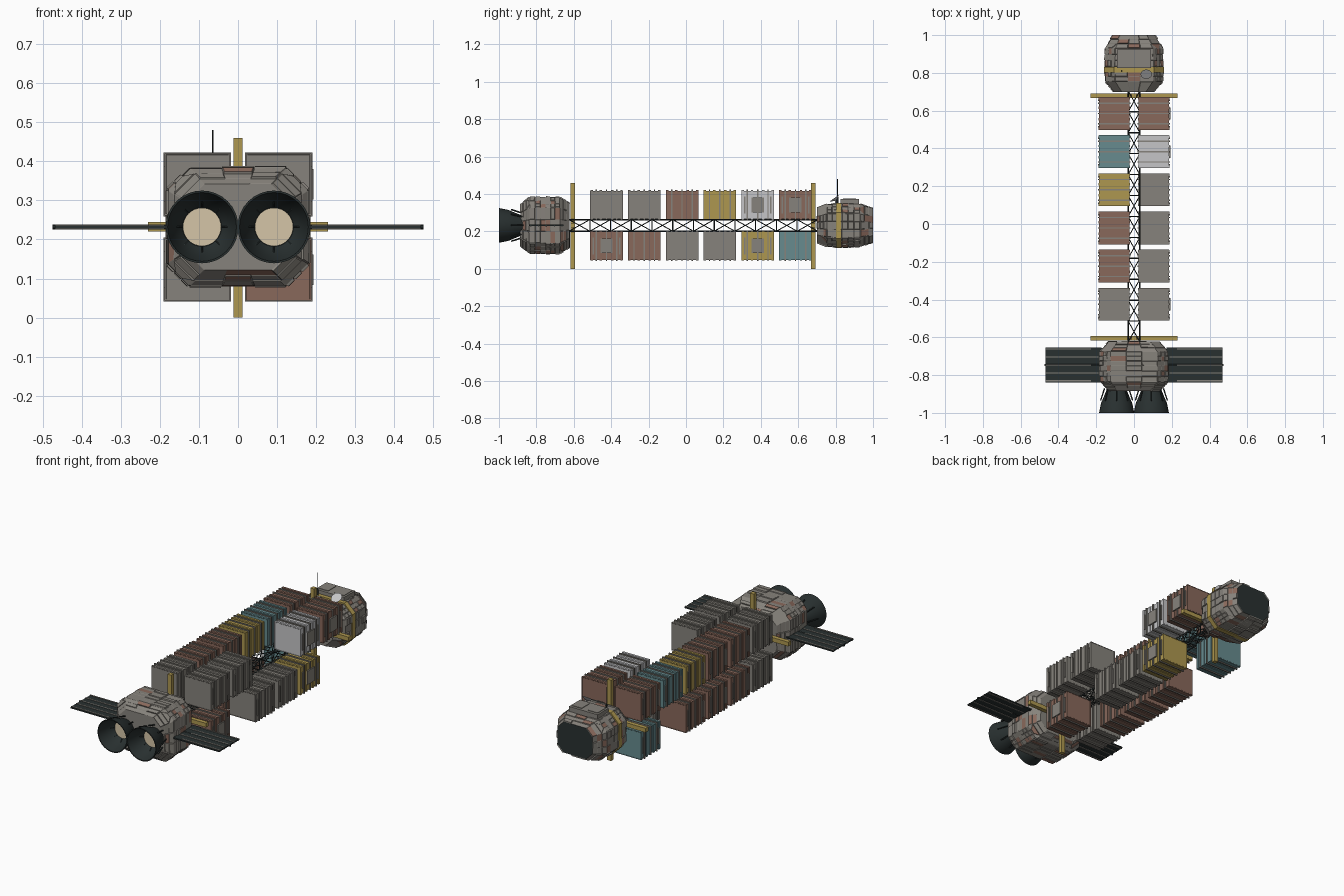
import bpy, bmesh, math, random
from mathutils import Vector, Matrix

random.seed(4)
if "Cube" in bpy.data.objects:
    bpy.data.objects.remove(bpy.data.objects["Cube"])

MID = 0.232  # height of the ship's long axis


def material(name, *rgb):
    m = bpy.data.materials.new(name)
    m.use_nodes = True
    m.diffuse_color = (*rgb, 1)
    m.node_tree.nodes["Principled BSDF"].inputs["Base Color"].default_value = (*rgb, 1)
    return m


GREY = material("hull grey", .24, .225, .2)
BROWN = material("rust brown", .25, .14, .105)
GOLD = material("mustard", .42, .31, .08)
TEAL = material("teal", .135, .26, .275)
WHITE = material("off white", .56, .56, .57)
DARK = material("dark metal", .022, .03, .03)
CREAM = material("engine glow", .66, .56, .39)


def finish(name, bm, *mats, smooth=False):
    bmesh.ops.recalc_face_normals(bm, faces=bm.faces)
    me = bpy.data.meshes.new(name)
    bm.to_mesh(me)
    bm.free()
    ob = bpy.data.objects.new(name, me)
    bpy.context.collection.objects.link(ob)
    for m in mats:
        me.materials.append(m)
    if smooth:
        bpy.ops.object.select_all(action="DESELECT")
        ob.select_set(True)
        bpy.context.view_layer.objects.active = ob
        bpy.ops.object.shade_smooth_by_angle(angle=math.radians(35))
    return ob


def add_box(bm, centre, size, index=0):
    mat = Matrix.Translation(centre) @ Matrix.Diagonal((*size, 1))
    verts = bmesh.ops.create_cube(bm, size=1, matrix=mat)["verts"]
    faces = {f for v in verts for f in v.link_faces}
    for f in faces:
        f.material_index = index
    return faces


def add_rod(bm, a, b, r, sides=4):
    a, b = Vector(a), Vector(b)
    rot = (b - a).to_track_quat("Z", "Y").to_matrix().to_4x4()
    bmesh.ops.create_cone(bm, cap_ends=True, segments=sides, radius1=r, radius2=r,
                          depth=(b - a).length, matrix=Matrix.Translation((a + b) / 2) @ rot)


def skin(bm, rings):
    """Join closed rings of points, returning the side faces and the two caps."""
    vs = [[bm.verts.new(p) for p in ring] for ring in rings]
    n = len(vs[0])
    sides = [bm.faces.new((p[i], p[(i + 1) % n], q[(i + 1) % n], q[i]))
             for p, q in zip(vs, vs[1:]) for i in range(n)]
    return sides, [bm.faces.new(vs[0]), bm.faces.new(vs[-1])]


def octagon(y, hx, hz, c):
    quarter = [(hx, hz - c), (hx - c, hz)]
    half = quarter + [(-x, z) for x, z in reversed(quarter)]
    return [(x, y, MID + z) for x, z in half + [(-x, -z) for x, z in half]]


def plated_hull(name, sections, dark_end=False):
    """Chamfered hull broken into raised plates."""
    bm = bmesh.new()
    sides, caps = skin(bm, [octagon(*s) for s in sections])
    bmesh.ops.recalc_face_normals(bm, faces=bm.faces)
    if dark_end:
        caps[1].material_index = 2
    long_edges = {e for f in sides for e in f.edges if e.calc_length() > 0.07}
    bmesh.ops.subdivide_edges(bm, edges=list(long_edges), cuts=2, use_grid_fill=True)
    plates = [f for f in bm.faces if len(f.verts) == 4 and f.material_index == 0]
    for f in plates:
        if random.random() < 0.8:
            bmesh.ops.inset_individual(bm, faces=[f], thickness=0.003,
                                       depth=random.choice((0.001, 0.003, 0.006)))
        if random.random() < 0.17:
            f.material_index = 1
    return finish(name, bm, GREY, BROWN, DARK)


# Engine pod and cabin
plated_hull("engine_pod", [(-.885, .13, .11, .045), (-.835, .178, .149, .055),
                           (-.75, .18, .15, .055), (-.675, .178, .149, .055),
                           (-.622, .132, .115, .045)])
plated_hull("cabin", [(.70, .105, .09, .04), (.755, .15, .112, .05), (.835, .153, .115, .05),
                      (.93, .15, .112, .05), (1.0, .11, .088, .04)], True)
bm = bmesh.new()
skin(bm, [octagon(y, .159, .121, .052) for y in (.803, .83)])
finish("cabin_band", bm, GOLD)

# Roof equipment
bm = bmesh.new()
add_box(bm, (0, .875, .355), (.18, .1, .036))
for x in (-.05, .05):
    add_box(bm, (x, .875, .374), (.06, .07, .004))
finish("roof_box", bm, GREY)
bm = bmesh.new()
add_rod(bm, (-.065, .81, .34), (-.065, .81, .48), .0022, 6)
add_rod(bm, (-.065, .81, .34), (-.065, .81, .385), .005, 6)
finish("antenna", bm, DARK)
bm = bmesh.new()
aim = Matrix.Translation((.065, .797, .372)) @ Matrix.Rotation(math.radians(35), 4, "X")
bmesh.ops.create_cone(bm, segments=16, radius1=.008, radius2=.03, depth=.014, cap_ends=True, matrix=aim)
add_rod(bm, (.065, .80, .33), (.065, .80, .372), .004, 6)
finish("dish", bm, WHITE, smooth=True)

# Truss spine
bm = bmesh.new()
R, BAYS, Y0, Y1 = .031, 12, -.625, .705
corners = [(-R, -R), (R, -R), (R, R), (-R, R)]
for i, (x, z) in enumerate(corners):
    add_rod(bm, (x, Y0, MID + z), (x, Y1, MID + z), .004)
    x2, z2 = corners[(i + 1) % 4]
    for k in range(BAYS + 1):
        ya = Y0 + (Y1 - Y0) * k / BAYS
        add_rod(bm, (x, ya, MID + z), (x2, ya, MID + z2), .003)
        if k < BAYS:
            yb = ya + (Y1 - Y0) / BAYS
            add_rod(bm, (x, ya, MID + z), (x2, yb, MID + z2), .0025)
            add_rod(bm, (x2, ya, MID + z2), (x, yb, MID + z), .0025)
finish("truss", bm, DARK)

# Crossed beams at both ends of the truss
for name, y in (("front_cross_beam", -.605), ("rear_cross_beam", .68)):
    bm = bmesh.new()
    add_box(bm, (0, y, .23), (.024, .024, .46))
    add_box(bm, (0, y, MID), (.46, .024, .024))
    finish(name, bm, GOLD)


def container(name, side, up, y, colour, plate):
    x, z = side * .104, MID + up * .109
    w, d, h = .16, .174, .152
    bm = bmesh.new()
    body = add_box(bm, (x, y, z), (w, d, h))
    bmesh.ops.recalc_face_normals(bm, faces=bm.faces)
    ends = [f for f in body if abs(f.normal.y) > .9]
    bmesh.ops.inset_individual(bm, faces=ends, thickness=.008, depth=-.004)
    # raised ribs and straps around the body
    for dy in (-.08, -.03, .03, .08):
        add_box(bm, (x, y + dy, z), (w + .007, .013, h + .007))
    for dy in (-.055, 0, .055):
        add_box(bm, (x, y + dy, z), (w + .012, .007, h + .012), 1)
    # latches on the outer wall
    for dy in (-.07, .07):
        add_box(bm, (x + side * .084, y + dy, z), (.006, .008, h * .6), 1)
    if plate:
        add_box(bm, (x + side * .0855, y, z), (.008, .066, .078), 1)
    finish(name, bm, colour, GREY)


# Cargo containers, listed front to back, with gaps
LOADS = {
    ("left", "upper"): (GREY, GREY, None, None, WHITE, BROWN),
    ("left", "lower"): (BROWN, None, GREY, GREY, GOLD, None),
    ("right", "upper"): (GREY, BROWN, BROWN, GOLD, TEAL, BROWN),
    ("right", "lower"): (GREY, BROWN, BROWN, BROWN, None, TEAL),
}
for (side, level), load in LOADS.items():
    for i, colour in enumerate(load):
        if colour:
            sx = 1 if side == "left" else -1
            container(f"{side}_{level}_container_{i + 1}", sx, 1 if level == "upper" else -1,
                      -.425 + i * .202, colour, sx > 0 and (i > 3 or colour == BROWN))

# Engine bells
BELL = [(.05, -.87), (.066, -.91), (.083, -.95), (.093, -1), (.088, -1), (.076, -.95), (.06, -.915), (.05, -.9)]
for side, sx in (("left", 1), ("right", -1)):
    cx = sx * .092
    turn = [i * math.tau / 32 for i in range(32)]
    bm = bmesh.new()
    skin(bm, [[(cx + r * math.cos(a), y, MID + r * math.sin(a)) for a in turn] for r, y in BELL])
    finish(f"{side}_engine_bell", bm, DARK, smooth=True)
    bm = bmesh.new()
    add_rod(bm, (cx, -.895, MID), (cx, -.908, MID), .049, 32)
    finish(f"{side}_engine_glow", bm, CREAM)
    bm = bmesh.new()
    for i in range(8):
        d = Vector((math.cos(i * math.tau / 8), 0, math.sin(i * math.tau / 8)))
        hub = Vector((cx, 0, MID))
        add_rod(bm, hub + d * .064 + Vector((0, -.87, 0)), hub + d * .085 + Vector((0, -.935, 0)), .004, 6)
        add_rod(bm, hub + d * .05 + Vector((0, -.912, 0)), hub + d * .066 + Vector((0, -.925, 0)), .002)
    finish(f"{side}_engine_struts", bm, DARK)

    # Solar wing with pale rails
    bm = bmesh.new()
    add_box(bm, (sx * .32, -.747, MID), (.296, .185, .007))
    for i in range(5):
        length = .28 if i % 2 else .24
        add_box(bm, (sx * (.468 - length / 2), -.83 + i * .042, MID), (length, .006, .012), 1)
    add_rod(bm, (sx * .15, -.747, MID), (sx * .475, -.747, MID), .006, 8)
    finish(f"{side}_solar_wing", bm, DARK, GREY)
